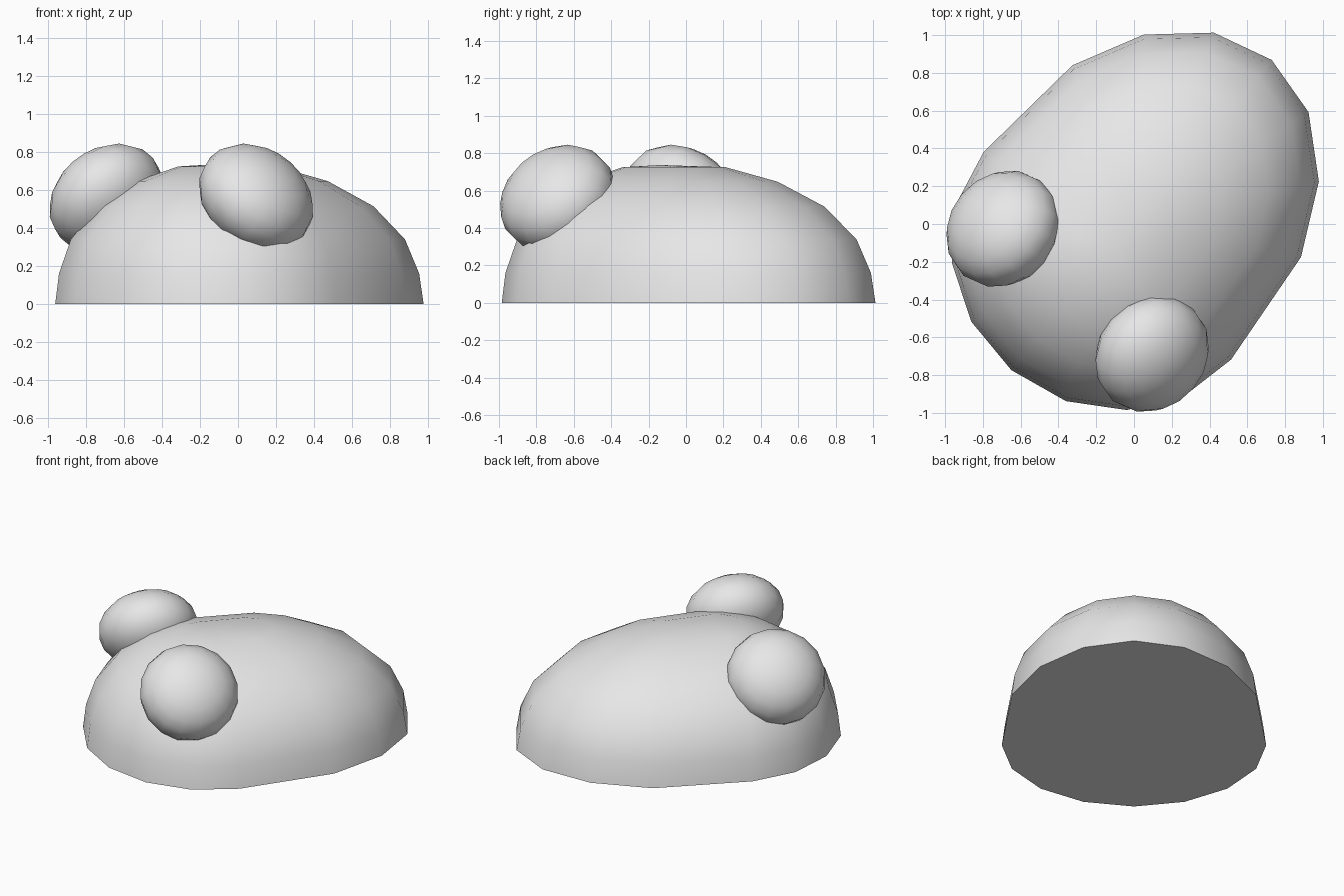
import bpy, bmesh
from math import cos, sin, pi, radians
from mathutils import Matrix

cube = bpy.data.objects.get("Cube")
if cube:
    bpy.data.objects.remove(cube, do_unlink=True)

# Single neutral material
grey = bpy.data.materials.new("light_grey")
grey.use_nodes = True
colour = (0.8, 0.8, 0.8, 1)
grey.diffuse_color = colour
grey.node_tree.nodes["Principled BSDF"].inputs["Base Color"].default_value = colour

HEADING = Matrix.Rotation(radians(50), 4, 'Z')   # long axis of the model
SEGMENTS = 16


def finish(name, bm, matrix):
    """Turn a bmesh into a smooth-shaded object with baked placement."""
    bm.transform(matrix)
    bmesh.ops.recalc_face_normals(bm, faces=bm.faces)
    mesh = bpy.data.meshes.new(name)
    bm.to_mesh(mesh)
    bm.free()
    mesh.materials.append(grey)
    obj = bpy.data.objects.new(name, mesh)
    bpy.context.collection.objects.link(obj)
    bpy.ops.object.select_all(action='DESELECT')
    obj.select_set(True)
    bpy.context.view_layer.objects.active = obj
    bpy.ops.object.shade_smooth_by_angle(angle=radians(40))
    return obj


def body_point(radius, angle, z):
    """Egg-like plan: long rear half, short blunt front half."""
    c = cos(angle)
    along = 1.134 * radius * c if c > 0.001 else -0.22 + 0.79 * radius * c
    return along, 0.855 * radius * sin(angle), z


# Body: stacked rings forming a flat-bottomed dome
profile = [(1, 0), (0.976, 0.16), (0.9, 0.34), (0.73, 0.515),
           (0.485, 0.647), (0.21, 0.725)]
bm = bmesh.new()
rings = [[bm.verts.new(body_point(r, 2 * pi * i / SEGMENTS, z))
          for i in range(SEGMENTS)] for r, z in profile]
crown = bm.verts.new((-0.18, 0, 0.737))
for i in range(SEGMENTS):
    j = (i + 1) % SEGMENTS
    for low, high in zip(rings, rings[1:]):
        bm.faces.new((low[i], low[j], high[j], high[i]))
    bm.faces.new((rings[-1][i], rings[-1][j], crown))
bm.faces.new(rings[0])
finish("body", bm, HEADING)

# Eyes: slightly flattened balls, facing outwards and up
for name, side in (("right_eye", 1), ("left_eye", -1)):
    bm = bmesh.new()
    bmesh.ops.create_uvsphere(bm, u_segments=SEGMENTS, v_segments=10, radius=1)
    place = (HEADING
             @ Matrix.Translation((-0.465, side * 0.515, 0.56))
             @ Matrix.Rotation(radians(-45 * side), 4, 'X')
             @ Matrix.Diagonal((0.325, 0.325, 0.24, 1)))
    finish(name, bm, place)
